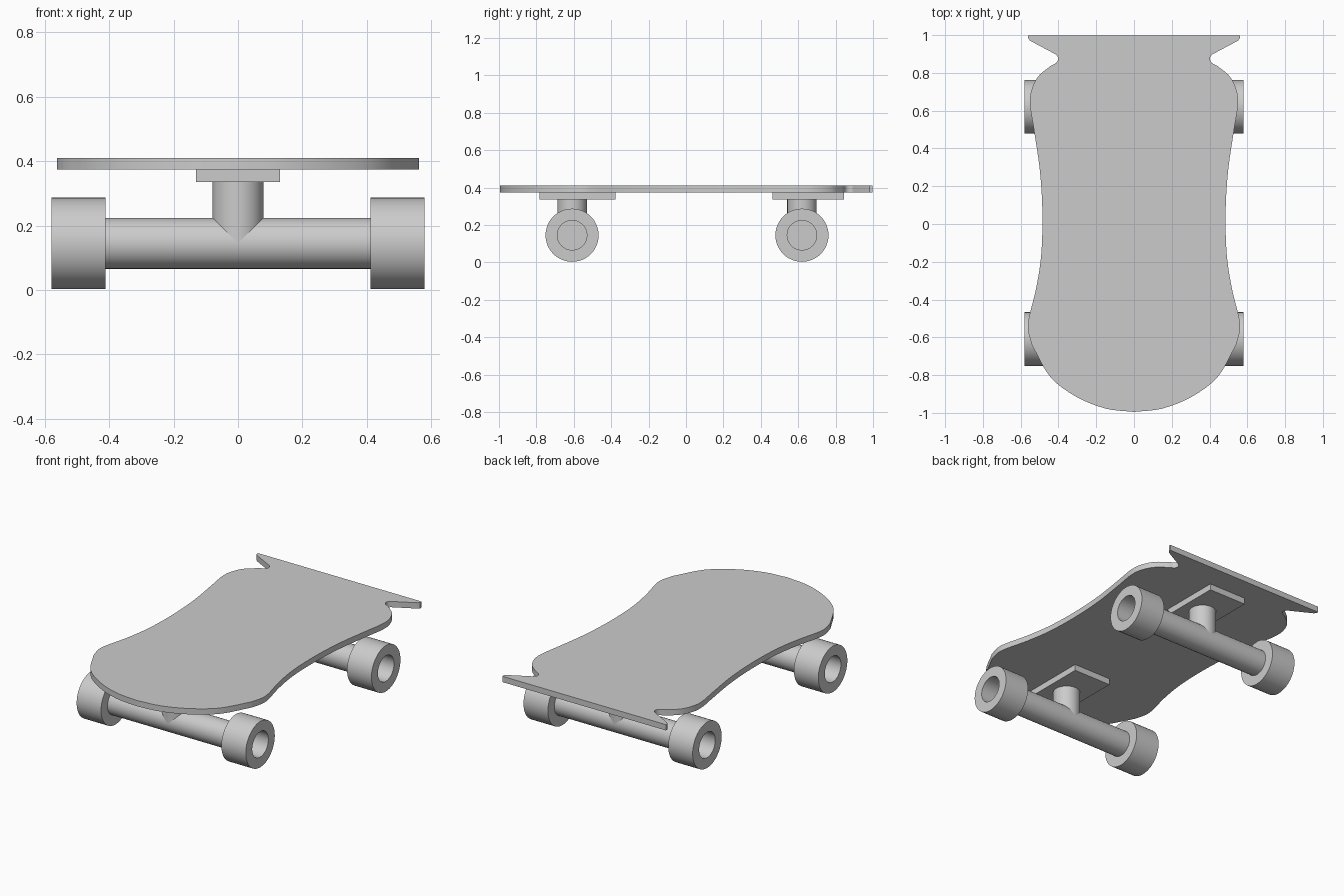
import bpy
import bmesh
import math
from mathutils import Vector, Matrix

if "Cube" in bpy.data.objects:
    bpy.data.objects.remove(bpy.data.objects["Cube"], do_unlink=True)

grey = bpy.data.materials.new("plain_grey")
grey.use_nodes = True
colour = (0.6, 0.6, 0.6, 1)
grey.diffuse_color = colour
grey.node_tree.nodes["Principled BSDF"].inputs["Base Color"].default_value = colour

AXLE_Z, AXLE_R, WHEEL_R = 0.145, 0.079, 0.142
WHEEL_IN, WHEEL_OUT = 0.412, 0.579
PLATE_Z, DECK_Z, DECK_TOP = 0.335, 0.374, 0.41


def finish(name, bm):
    """Turn a bmesh into a grey object with smooth sides and sharp edges."""
    bmesh.ops.recalc_face_normals(bm, faces=bm.faces)
    mesh = bpy.data.meshes.new(name)
    bm.to_mesh(mesh)
    bm.free()
    mesh.materials.append(grey)
    obj = bpy.data.objects.new(name, mesh)
    bpy.context.collection.objects.link(obj)
    bpy.ops.object.select_all(action='DESELECT')
    obj.select_set(True)
    bpy.context.view_layer.objects.active = obj
    bpy.ops.object.shade_smooth_by_angle(angle=math.radians(30))
    return obj


def lathe_x(name, profile, y):
    """Spin an (x, radius) profile about the axle line."""
    bm = bmesh.new()
    verts = [bm.verts.new((x, y, AXLE_Z + r)) for x, r in profile]
    edges = [bm.edges.new(pair) for pair in zip(verts, verts[1:])]
    bmesh.ops.spin(bm, geom=verts + edges, cent=(0, y, AXLE_Z), axis=(1, 0, 0),
                   angle=math.tau, steps=48, use_merge=True)
    bmesh.ops.remove_doubles(bm, verts=bm.verts, dist=1e-5)
    return finish(name, bm)


def box(name, low, high):
    low, high = Vector(low), Vector(high)
    bm = bmesh.new()
    bmesh.ops.create_cube(bm, size=1, matrix=Matrix.Translation((low + high) / 2)
                          @ Matrix.Diagonal((*(high - low), 1)))
    return finish(name, bm)


def smooth_path(points, steps=6):
    """Pass a Catmull-Rom curve through the points."""
    pts = [Vector(p) for p in points]
    pts = [pts[0] * 2 - pts[1]] + pts + [pts[-1] * 2 - pts[-2]]
    path = []
    for a, b, c, d in zip(pts, pts[1:], pts[2:], pts[3:]):
        for i in range(steps):
            t = i / steps
            path.append(b + (c - a) * t / 2 + (a * 2 - b * 5 + c * 4 - d) * t * t / 2
                        + (b * 3 - a - c * 3 + d) * t ** 3 / 2)
    return path + [pts[-2]]


# Deck: waisted outline with a round nose and a notched, flared tail
tail = [(0.56, 0.997), (0.56, 0.982), (0.55, 0.97)]
notch = smooth_path([(0.418, 0.9), (0.405, 0.888), (0.402, 0.872), (0.411, 0.854),
                     (0.44, 0.838)], 3)
side = smooth_path([(0.44, 0.838), (0.508, 0.78), (0.545, 0.7), (0.549, 0.62),
                    (0.53, 0.5), (0.498, 0.28), (0.485, 0.06), (0.491, -0.16),
                    (0.518, -0.34), (0.555, -0.49), (0.561, -0.56), (0.541, -0.64)])
nose = smooth_path([(0.541, -0.64), (0.443, -0.81), (0.305, -0.915), (0.15, -0.977),
                    (0, -0.995)], 4)
half = [Vector(p) for p in tail] + notch + side[1:] + nose[1:]
outline = half + [Vector((-p.x, p.y)) for p in reversed(half[:-1])]
bm = bmesh.new()
face = bm.faces.new([bm.verts.new((p.x, p.y, DECK_Z)) for p in outline])
top = bmesh.ops.extrude_face_region(bm, geom=[face])["geom"]
bmesh.ops.translate(bm, vec=(0, 0, DECK_TOP - DECK_Z),
                    verts=[v for v in top if isinstance(v, bmesh.types.BMVert)])
if face not in bm.faces[:]:
    bm.faces.new([v for v in bm.verts if v.co.z < DECK_Z + 0.001])
finish("deck", bm)

# Trucks: mounting plate, post, axle and two hollow-hubbed wheels
for end, y, plate_front, plate_back in (("front", -0.609, -0.783, -0.377),
                                        ("rear", 0.62, 0.462, 0.846)):
    box(end + "_mounting_plate", (-0.13, plate_front, PLATE_Z),
        (0.13, plate_back, DECK_Z))
    bm = bmesh.new()
    bmesh.ops.create_cone(bm, cap_ends=True, segments=48, radius1=AXLE_R,
                          radius2=AXLE_R, depth=PLATE_Z - AXLE_Z,
                          matrix=Matrix.Translation((0, y, (PLATE_Z + AXLE_Z) / 2)))
    finish(end + "_post", bm)
    lathe_x(end + "_axle", [(-WHEEL_IN, 0), (-WHEEL_IN, AXLE_R),
                            (WHEEL_IN, AXLE_R), (WHEEL_IN, 0)], y)
    for side_name, s in (("left", 1), ("right", -1)):
        lathe_x(f"{end}_{side_name}_wheel",
                [(s * WHEEL_IN, AXLE_R), (s * WHEEL_IN, WHEEL_R),
                 (s * WHEEL_OUT, WHEEL_R), (s * WHEEL_OUT, AXLE_R),
                 (s * WHEEL_IN, AXLE_R)], y)
